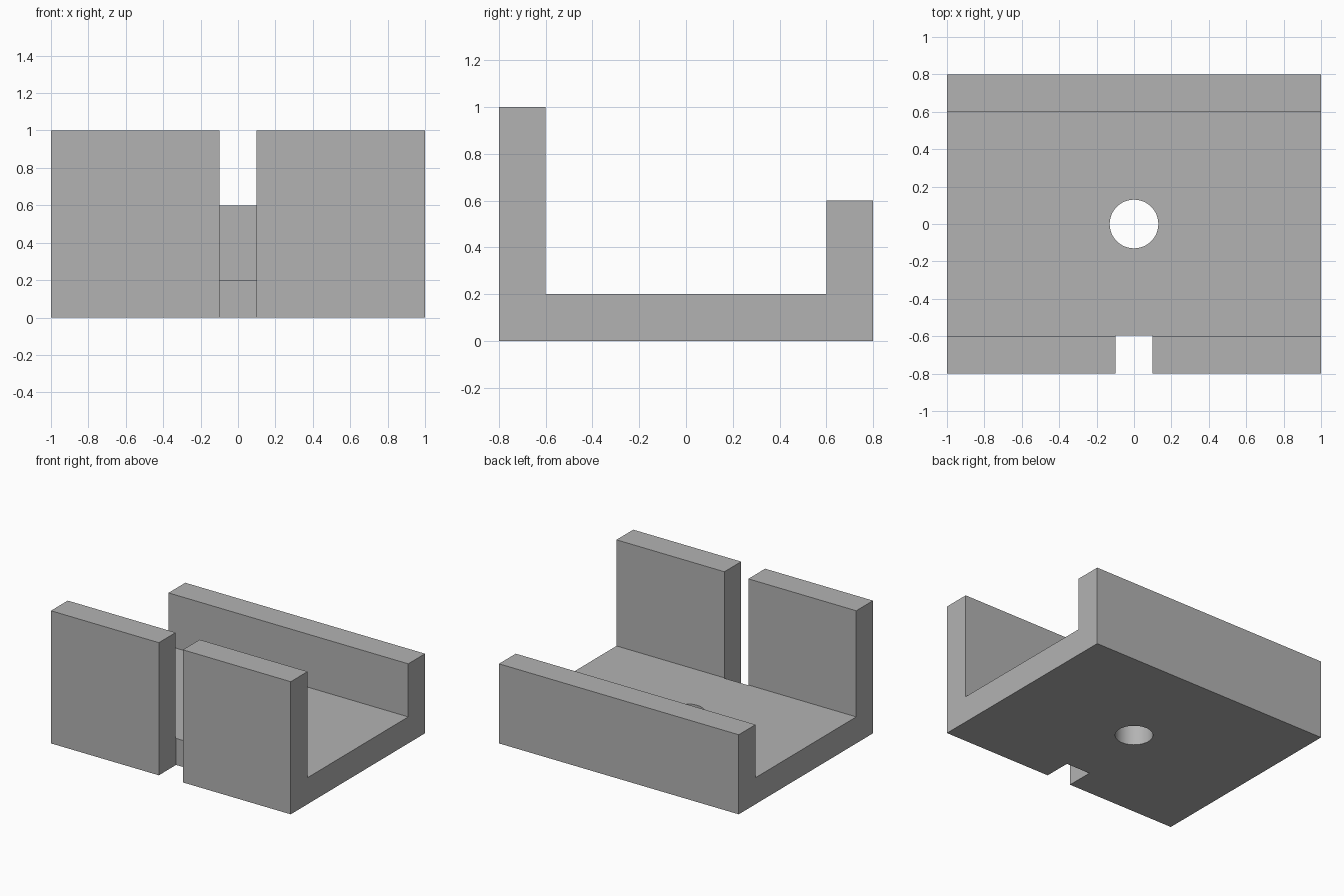
import bpy
import bmesh
from mathutils import Vector

cube = bpy.data.objects.get("Cube")
if cube:
    bpy.data.objects.remove(cube, do_unlink=True)

GREY = (0.45, 0.45, 0.45, 1.0)
grey = bpy.data.materials.new("plain grey")
grey.use_nodes = True
grey.diffuse_color = GREY
grey.node_tree.nodes["Principled BSDF"].inputs["Base Color"].default_value = GREY


def add_object(name, bm):
    bmesh.ops.recalc_face_normals(bm, faces=bm.faces)
    mesh = bpy.data.meshes.new(name)
    bm.to_mesh(mesh)
    bm.free()
    mesh.materials.append(grey)
    obj = bpy.data.objects.new(name, mesh)
    bpy.context.collection.objects.link(obj)
    return obj


def cut(target, cutter):
    cutter.hide_render = True
    cutter.hide_set(True)
    mod = target.modifiers.new(cutter.name, 'BOOLEAN')
    mod.operation = 'DIFFERENCE'
    mod.solver = 'EXACT'
    mod.object = cutter
    bpy.context.view_layer.objects.active = target
    bpy.ops.object.modifier_apply(modifier=mod.name)
    bpy.data.objects.remove(cutter, do_unlink=True)


# Channel body: tall front wall, floor and low back wall in one (y, z) profile
profile = [(-0.8, 0), (0.8, 0), (0.8, 0.6), (0.6, 0.6),
           (0.6, 0.2), (-0.6, 0.2), (-0.6, 1), (-0.8, 1)]
bm = bmesh.new()
side = bm.faces.new([bm.verts.new((-1, y, z)) for y, z in profile])
extruded = bmesh.ops.extrude_face_region(bm, geom=[side])["geom"]
bmesh.ops.translate(bm, vec=Vector((2, 0, 0)),
                    verts=[v for v in extruded if isinstance(v, bmesh.types.BMVert)])
channel = add_object("channel_bracket", bm)

# Slot through the full height of the front wall
bm = bmesh.new()
bmesh.ops.create_cube(bm, size=1)
bmesh.ops.scale(bm, vec=(0.2, 0.4, 2), verts=bm.verts)
bmesh.ops.translate(bm, vec=(0, -0.795, 0.5), verts=bm.verts)
cut(channel, add_object("slot_cutter", bm))

# Round hole through the middle of the floor
bm = bmesh.new()
bmesh.ops.create_cone(bm, cap_ends=True, segments=64, radius1=0.13, radius2=0.13, depth=1)
cut(channel, add_object("hole_cutter", bm))

# Smooth bore, crisp edges
bpy.ops.object.select_all(action='DESELECT')
channel.select_set(True)
bpy.context.view_layer.objects.active = channel
bpy.ops.object.shade_smooth_by_angle()
